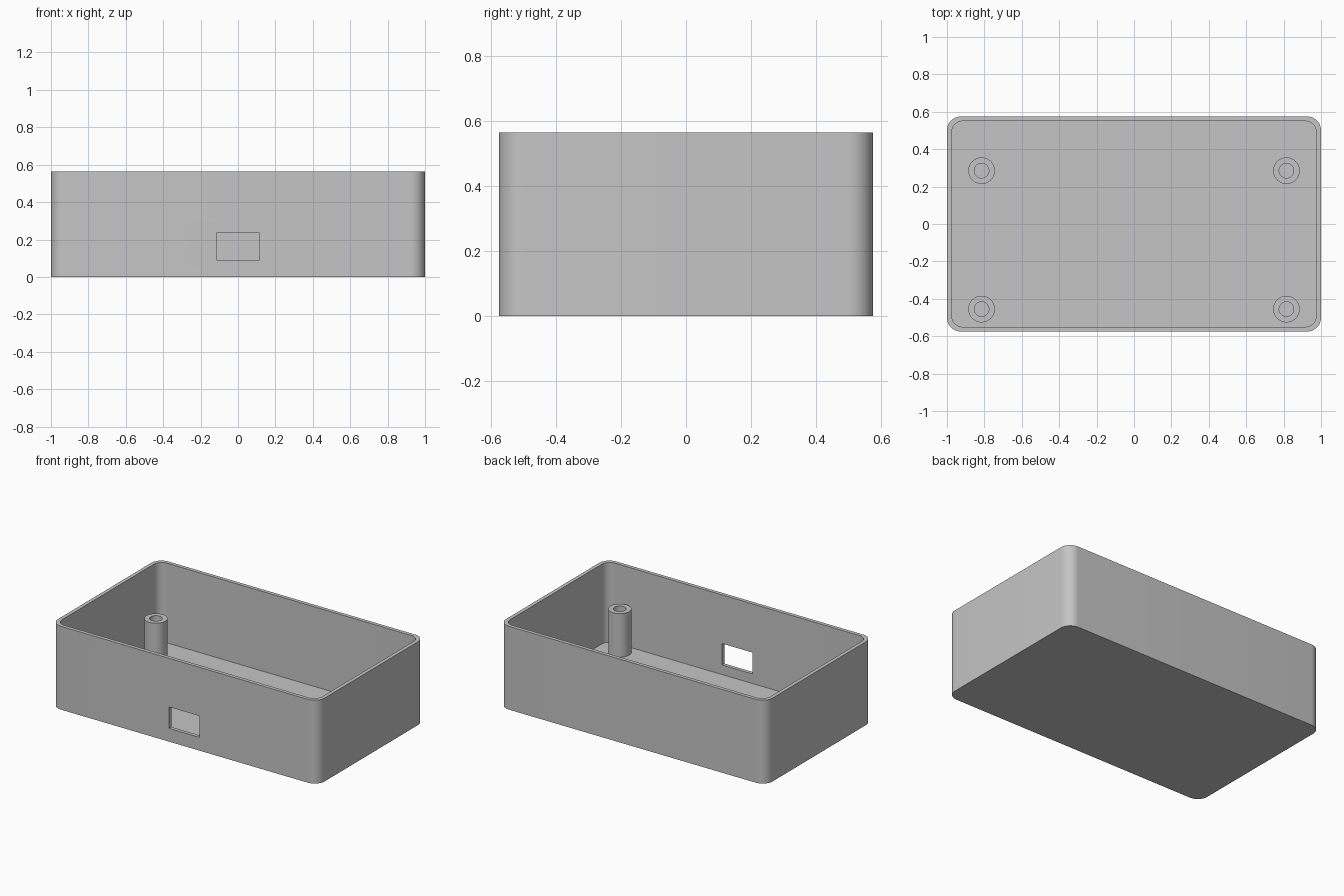
import bpy
import bmesh
from math import radians, sin, cos, tau

cube = bpy.data.objects.get("Cube")
if cube:
    bpy.data.objects.remove(cube, do_unlink=True)

LENGTH, DEPTH, HEIGHT = 2.0, 1.15, 0.565
WALL = 0.025
FLOOR = 0.025
POST_TOP = 0.32

plastic = bpy.data.materials.new("grey plastic")
plastic.use_nodes = True
grey = (0.56, 0.56, 0.56, 1)
plastic.diffuse_color = grey
plastic.node_tree.nodes["Principled BSDF"].inputs["Base Color"].default_value = grey


def make_object(name, bm):
    bmesh.ops.recalc_face_normals(bm, faces=bm.faces)
    mesh = bpy.data.meshes.new(name)
    bm.to_mesh(mesh)
    bm.free()
    mesh.materials.append(plastic)
    obj = bpy.data.objects.new(name, mesh)
    bpy.context.collection.objects.link(obj)
    return obj


def select_only(obj):
    bpy.ops.object.select_all(action='DESELECT')
    obj.select_set(True)
    bpy.context.view_layer.objects.active = obj


def smooth(obj):
    select_only(obj)
    bpy.ops.object.shade_smooth_by_angle(angle=radians(30))


def rounded_rect(bm, length, depth, radius, z, steps=12):
    """Loop of vertices around a rectangle with rounded corners."""
    loop = []
    for corner, (sx, sy) in enumerate([(1, 1), (-1, 1), (-1, -1), (1, -1)]):
        cx, cy = sx * (length / 2 - radius), sy * (depth / 2 - radius)
        for i in range(steps + 1):
            a = (corner + i / steps) * tau / 4
            loop.append(bm.verts.new((cx + radius * cos(a), cy + radius * sin(a), z)))
    return loop


def circle(bm, radius, z, steps=48):
    return [bm.verts.new((radius * cos(i * tau / steps), radius * sin(i * tau / steps), z))
            for i in range(steps)]


def bridge(bm, loops):
    for low, high in zip(loops, loops[1:]):
        for i in range(len(low)):
            j = (i + 1) % len(low)
            bm.faces.new((low[i], low[j], high[j], high[i]))


# Open tray: outer wall, rim, inner wall, floor
bm = bmesh.new()
inner = (LENGTH - 2 * WALL, DEPTH - 2 * WALL, 0.06)
outer = (LENGTH, DEPTH, 0.075)
loops = [rounded_rect(bm, *outer, 0), rounded_rect(bm, *outer, HEIGHT),
         rounded_rect(bm, *inner, HEIGHT), rounded_rect(bm, *inner, FLOOR)]
bridge(bm, loops)
bm.faces.new(loops[0])
bm.faces.new(loops[-1])
tray = make_object("tray", bm)

# Connector opening cut through the front wall
bm = bmesh.new()
bmesh.ops.create_cube(bm, size=1)
bmesh.ops.scale(bm, vec=(0.23, 0.2, 0.145), verts=bm.verts)
bmesh.ops.translate(bm, vec=(0, -DEPTH / 2, 0.1625), verts=bm.verts)
cutter = make_object("opening_cutter", bm)
cutter.hide_render = True
cut = tray.modifiers.new("opening", 'BOOLEAN')
cut.operation = 'DIFFERENCE'
cut.solver = 'EXACT'
cut.object = cutter
select_only(tray)
bpy.ops.object.modifier_apply(modifier=cut.name)
bpy.data.objects.remove(cutter, do_unlink=True)
smooth(tray)

# Four hollow screw posts standing on the floor
for side, x in (("right", -0.815), ("left", 0.815)):
    for end, y in (("front", -0.455), ("back", 0.285)):
        bm = bmesh.new()
        bridge(bm, [circle(bm, 0.071, FLOOR), circle(bm, 0.071, POST_TOP),
                    circle(bm, 0.039, POST_TOP), circle(bm, 0.039, FLOOR)])
        post = make_object(f"{end}_{side}_screw_post", bm)
        post.location = (x, y, 0)
        smooth(post)
